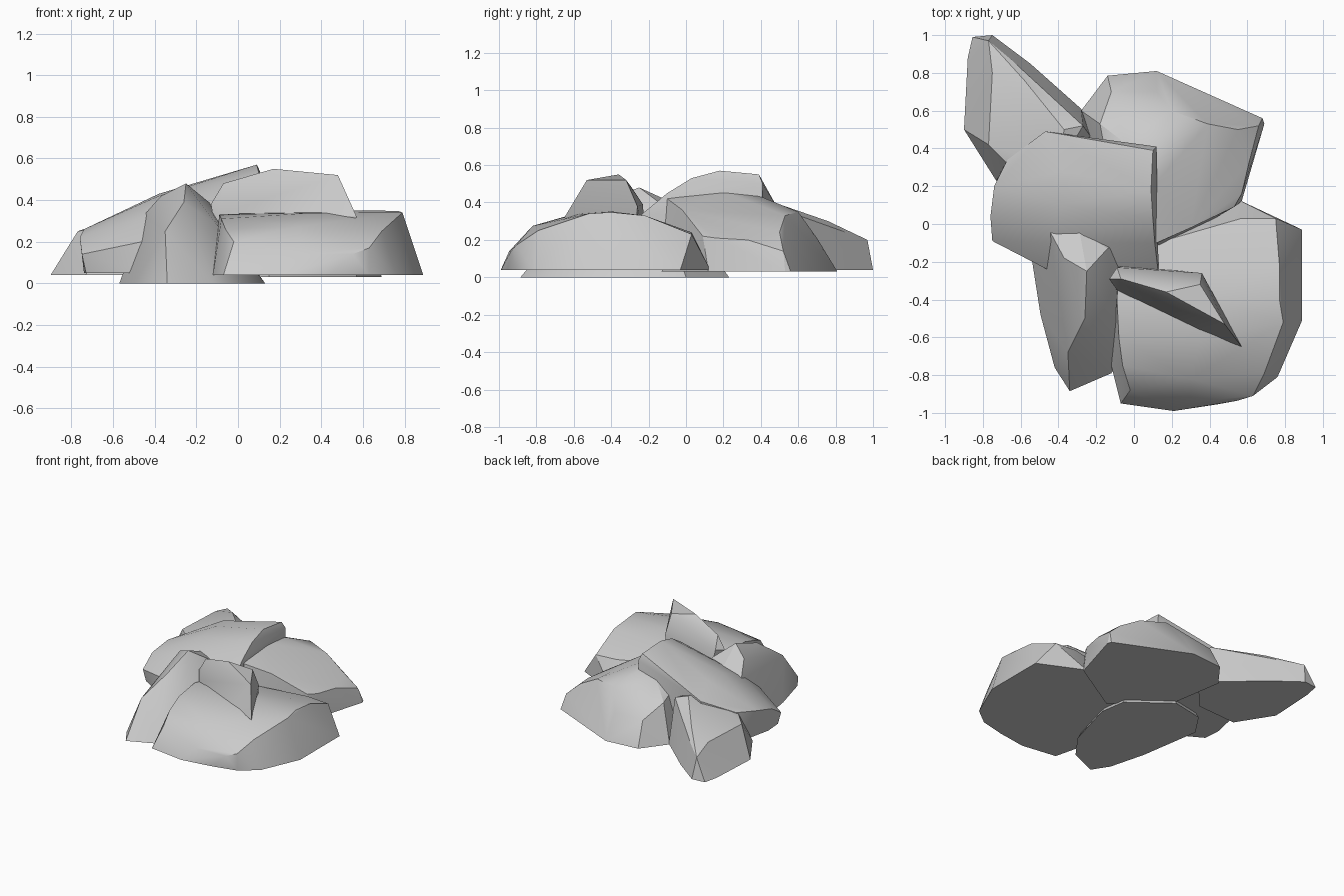
import bpy, bmesh
from math import radians


def rock(name, base_z, base, cap):
    """Chiselled boulder: convex hull of a flat base outline and its upper ridge points."""
    bm = bmesh.new()
    for x, y in base:
        bm.verts.new((x, y, base_z))
    for p in cap:
        bm.verts.new(p)
    res = bmesh.ops.convex_hull(bm, input=bm.verts[:])
    loose = [v for v in bm.verts if not v.link_faces]
    bmesh.ops.delete(bm, geom=loose, context='VERTS')
    bmesh.ops.dissolve_limit(bm, angle_limit=radians(3), verts=bm.verts[:], edges=bm.edges[:])
    bmesh.ops.recalc_face_normals(bm, faces=bm.faces[:])
    me = bpy.data.meshes.new(name)
    bm.to_mesh(me)
    bm.free()
    ob = bpy.data.objects.new(name, me)
    bpy.context.collection.objects.link(ob)
    bpy.ops.object.select_all(action='DESELECT')
    ob.select_set(True)
    bpy.context.view_layer.objects.active = ob
    bpy.ops.object.shade_smooth_by_angle(angle=radians(25))
    return ob


# Wide rounded boulder, front right
rock("front_right_rock", 0.04,
     [(0.55, 0.13), (0.89, -0.03), (0.87, -0.25), (0.89, -0.51), (0.76, -0.81), (0.63, -0.91),
      (0.44, -0.955), (0.21, -0.99), (-0.07, -0.95), (-0.12, -0.75), (-0.11, -0.4), (0.0, -0.15)],
     [(-0.02, -0.88, 0.20), (-0.06, -0.75, 0.26), (-0.08, -0.6, 0.31), (-0.09, -0.4, 0.33),
      (-0.08, -0.22, 0.30), (0.12, -0.1, 0.27), (0.57, 0.03, 0.24), (0.75, 0.03, 0.23),
      (0.77, -0.22, 0.33), (0.77, -0.4, 0.348), (0.79, -0.52, 0.34), (0.69, -0.79, 0.25),
      (0.63, -0.91, 0.17), (0.55, -0.935, 0.14), (0.3, -0.945, 0.14), (0.3, -0.82, 0.275),
      (0.35, -0.6, 0.338), (0.4, -0.4, 0.352)])

# Leaning slab in the middle, rising to the right
rock("central_slab", 0.05,
     [(-0.73, -0.08), (-0.45, -0.24), (0.12, -0.27), (0.09, 0.0), (0.11, 0.4), (-0.45, 0.48),
      (-0.68, 0.33), (-0.74, 0.05)],
     [(-0.75, -0.09, 0.14), (-0.76, 0.04, 0.22), (-0.74, 0.2, 0.26), (-0.67, 0.34, 0.28),
      (-0.47, 0.49, 0.37), (-0.46, -0.24, 0.20), (-0.42, -0.1, 0.33), (-0.38, 0.1, 0.42),
      (-0.38, 0.28, 0.43), (0.13, -0.27, 0.31), (0.11, -0.1, 0.45), (0.10, 0.03, 0.53),
      (0.09, 0.18, 0.57), (0.10, 0.39, 0.55), (0.12, 0.41, 0.50)])

# Faceted boulder, back right
rock("back_right_rock", 0.03,
     [(-0.28, 0.6), (-0.14, 0.785), (0.0, 0.785), (0.12, 0.81), (0.68, 0.56), (0.69, 0.53),
      (0.57, 0.12), (0.15, -0.13), (-0.2, 0.1)],
     [(-0.18, 0.53, 0.30), (-0.12, 0.7, 0.21), (0.12, 0.7, 0.21), (0.2, 0.6, 0.35),
      (0.39, 0.53, 0.33), (0.55, 0.5, 0.24), (0.66, 0.52, 0.14), (0.61, 0.33, 0.20),
      (0.57, 0.16, 0.21), (0.53, 0.09, 0.22), (0.3, -0.02, 0.36), (0.12, -0.1, 0.42),
      (0.1, 0.2, 0.46), (0.1, 0.38, 0.44), (-0.05, 0.43, 0.40), (-0.1, 0.1, 0.4)])

# Low wedge, back left
rock("back_left_rock", 0.04,
     [(-0.9, 0.5), (-0.88, 0.88), (-0.855, 0.99), (-0.75, 1.0), (-0.55, 0.85), (-0.28, 0.61),
      (-0.22, 0.45), (-0.4, 0.25), (-0.73, 0.23)],
     [(-0.77, 0.97, 0.20), (-0.75, 0.8, 0.25), (-0.77, 0.42, 0.25), (-0.67, 0.32, 0.27),
      (-0.65, 0.87, 0.235), (-0.58, 0.76, 0.30), (-0.37, 0.5, 0.39), (-0.27, 0.52, 0.36),
      (-0.4, 0.3, 0.37)])

# Peaked rock, front left
rock("front_left_rock", 0.0,
     [(-0.34, -0.885), (-0.42, -0.76), (-0.46, -0.62), (-0.495, -0.48), (-0.57, 0.0),
      (-0.45, 0.18), (-0.2, 0.23), (0.1, 0.0), (0.13, -0.2), (0.02, -0.6), (-0.12, -0.79)],
     [(-0.45, -0.03, 0.33), (-0.37, -0.18, 0.42), (-0.25, -0.25, 0.48), (-0.26, -0.5, 0.39),
      (-0.35, -0.68, 0.25), (-0.29, -0.03, 0.38), (-0.14, -0.13, 0.39), (-0.10, -0.5, 0.28)])

# Small shard resting on the front right boulder
rock("top_shard", 0.2,
     [(-0.1, -0.34), (0.3, -0.53), (0.52, -0.6), (0.36, -0.27), (-0.05, -0.22)],
     [(-0.07, -0.29, 0.48), (0.17, -0.36, 0.55), (0.48, -0.53, 0.52), (0.35, -0.32, 0.52),
      (0.36, -0.26, 0.38), (-0.09, -0.23, 0.39), (-0.13, -0.29, 0.38), (-0.09, -0.35, 0.33),
      (0.34, -0.56, 0.33), (0.57, -0.65, 0.32)])
